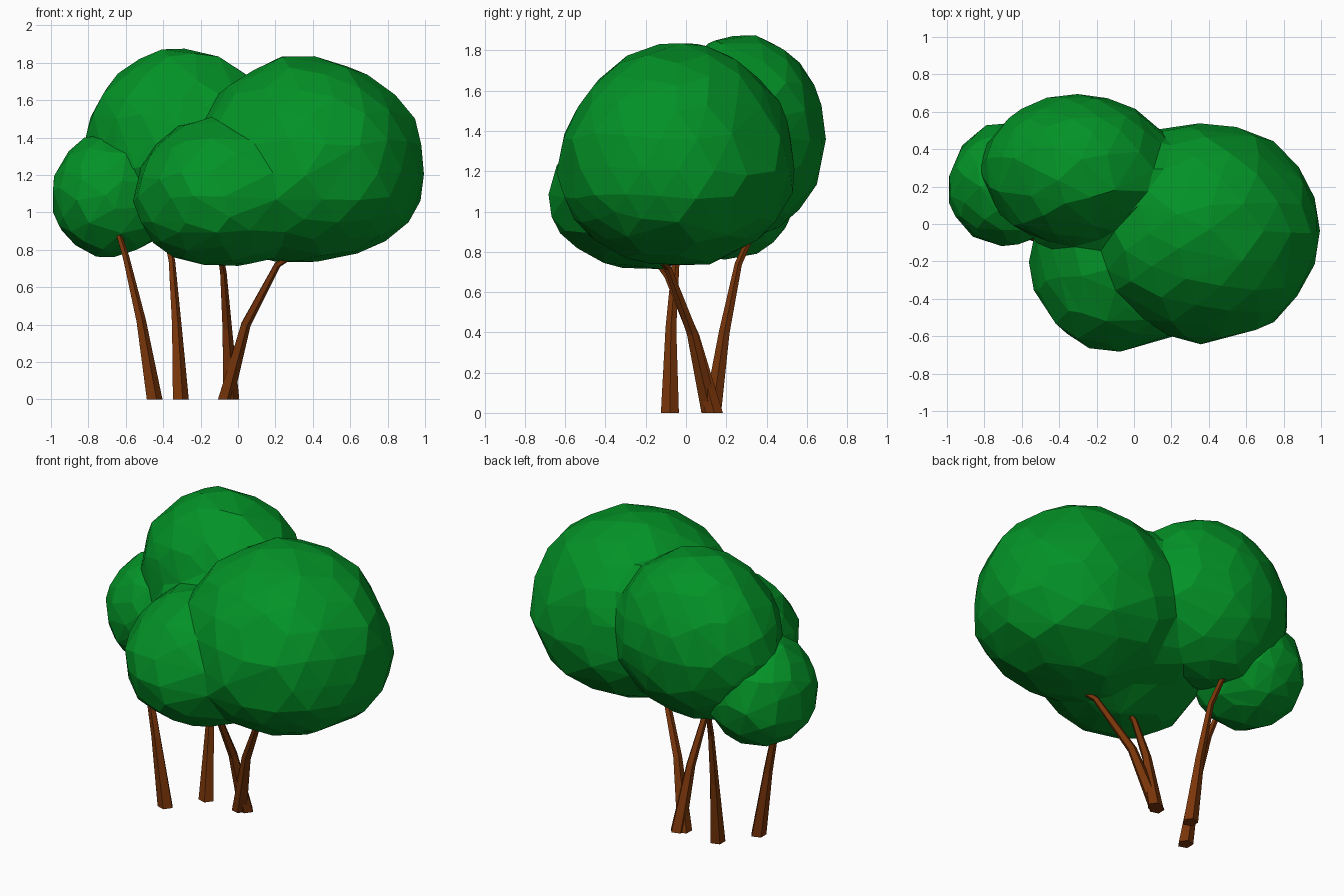
import bpy, bmesh, math, random
from mathutils import Vector

if "Cube" in bpy.data.objects:
    bpy.data.objects.remove(bpy.data.objects["Cube"], do_unlink=True)


def material(name, colour):
    mat = bpy.data.materials.new(name)
    mat.use_nodes = True
    mat.diffuse_color = colour
    mat.node_tree.nodes["Principled BSDF"].inputs["Base Color"].default_value = colour
    return mat


LEAF = material("leaf green", (0.001, 0.29, 0.02, 1))
BARK = material("bark brown", (0.19, 0.036, 0.003, 1))


def add_object(name, bm, mat):
    mesh = bpy.data.meshes.new(name)
    bm.to_mesh(mesh)
    bm.free()
    mesh.materials.append(mat)
    obj = bpy.data.objects.new(name, mesh)
    bpy.context.collection.objects.link(obj)
    return obj


def add_clump(bm, low, core, high, rng):
    """Bumpy uneven ellipsoid from low to high, widest at core."""
    ball = bmesh.ops.create_icosphere(bm, subdivisions=3, radius=1)
    for v in ball["verts"]:
        p = v.co.normalized() * rng.uniform(0.98, 1.035)
        v.co = [core[i] + p[i] * ((high[i] - core[i]) if p[i] > 0 else (core[i] - low[i]))
                for i in range(3)]


def foliage(name, clumps, seed, keep):
    """Clumps melted together, then reduced to chunky facets."""
    rng = random.Random(seed)
    bm = bmesh.new()
    for low, core, high in clumps:
        add_clump(bm, low, core, high, rng)
    obj = add_object(name, bm, LEAF)
    melt = obj.modifiers.new("Melt", "REMESH")
    melt.mode = "VOXEL"
    melt.voxel_size = 0.035
    soften = obj.modifiers.new("Soften", "SMOOTH")
    soften.iterations = 4
    facets = obj.modifiers.new("Facets", "DECIMATE")
    facets.ratio = keep


def trunk(name, path, widths, sides=5):
    """Tapered, bent trunk through the path points."""
    bm = bmesh.new()
    rings = []
    for i, point in enumerate(path):
        along = Vector(path[min(i + 1, len(path) - 1)]) - Vector(path[max(i - 1, 0)])
        turn = Vector((0, 0, 1)).rotation_difference(along)
        ring = []
        for k in range(sides):
            a = math.tau * k / sides
            offset = turn @ Vector((math.cos(a), math.sin(a), 0)) * widths[i]
            if i == 0:
                offset.z = 0
            ring.append(bm.verts.new(Vector(point) + offset))
        rings.append(ring)
    for lower, upper in zip(rings, rings[1:]):
        for k in range(sides):
            j = (k + 1) % sides
            bm.faces.new((lower[k], lower[j], upper[j], upper[k]))
    bm.faces.new(rings[0][::-1])
    bm.faces.new(rings[-1])
    add_object(name, bm, BARK)


# Leaf canopy: main, front, back and filling clumps
foliage("canopy", [
    ((-0.24, -0.63, 0.73), (0.36, -0.04, 1.2), (1.0, 0.54, 1.84)),
    ((-0.55, -0.68, 0.71), (-0.1, -0.2, 1.08), (0.45, 0.25, 1.5)),
    ((-0.81, -0.12, 0.87), (-0.3, 0.29, 1.36), (0.21, 0.69, 1.88)),
    ((-0.4, -0.25, 0.82), (0.0, 0.08, 1.15), (0.4, 0.45, 1.55)),
], 3, 0.03)

# Smaller clump at the side
foliage("side_foliage", [
    ((-1.0, -0.12, 0.76), (-0.68, 0.2, 1.08), (-0.35, 0.54, 1.43)),
], 11, 0.05)

# Trunks, each narrowing into the leaves
taper = (0.047, 0.028, 0.019, 0.015)
trunk("side_trunk", [(-0.45, -0.08, 0), (-0.52, -0.075, 0.42),
                     (-0.6, -0.05, 0.76), (-0.65, -0.02, 0.92)], taper)
trunk("back_trunk", [(-0.31, 0.13, 0), (-0.33, 0.19, 0.4),
                     (-0.355, 0.26, 0.74), (-0.4, 0.36, 0.96)], taper)
trunk("front_trunk", [(-0.04, 0.14, 0), (-0.06, 0.04, 0.38),
                      (-0.08, -0.09, 0.68), (-0.1, -0.18, 0.8)], taper)
trunk("main_trunk", [(-0.07, 0.12, 0), (0.04, 0.03, 0.4),
                     (0.21, -0.09, 0.72), (0.32, -0.15, 0.79)], taper)
